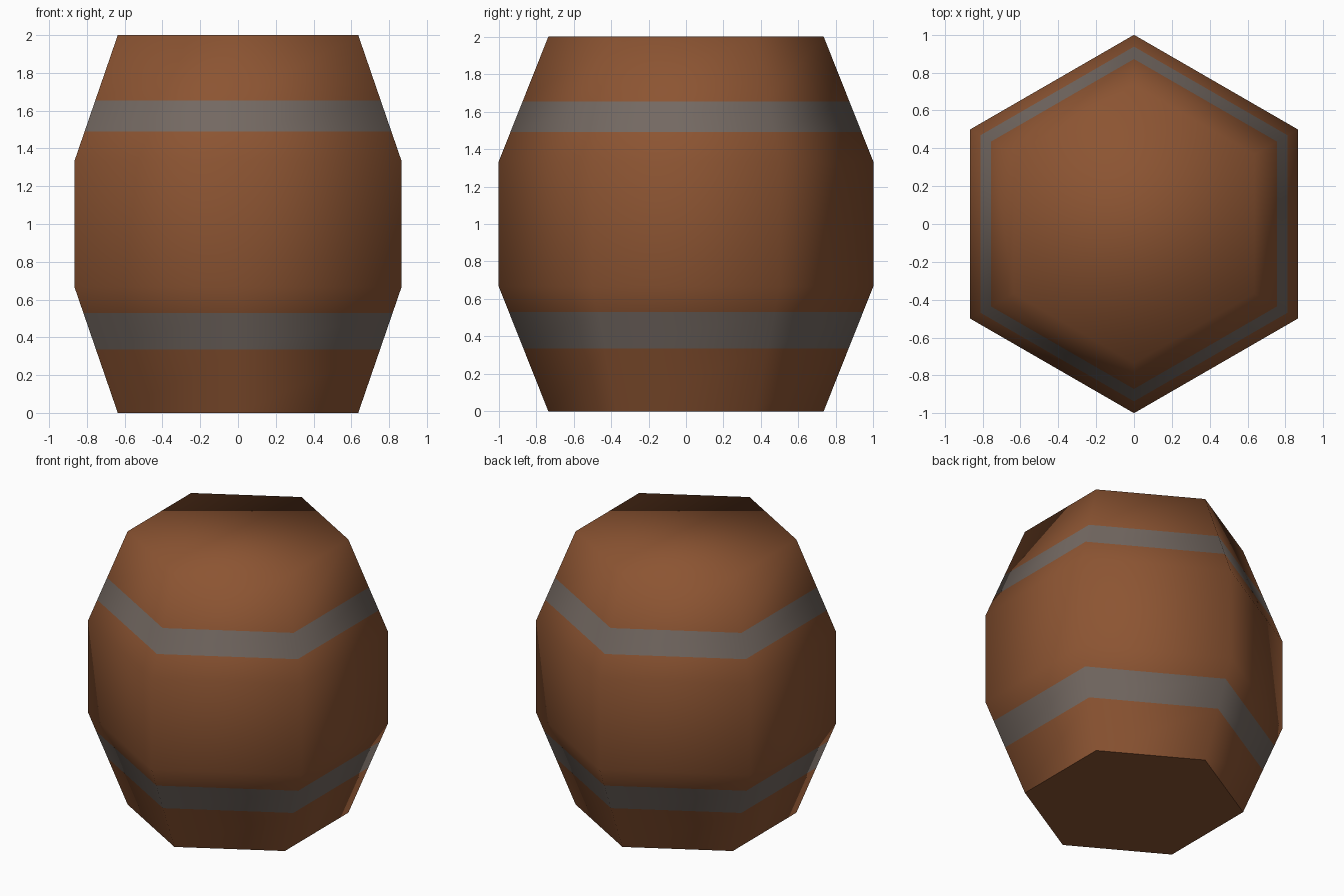
import bpy
import bmesh
from math import cos, sin, pi

if "Cube" in bpy.data.objects:
    bpy.data.objects.remove(bpy.data.objects["Cube"])

SIDES = 6


def material(name, rgb):
    mat = bpy.data.materials.new(name)
    mat.diffuse_color = (*rgb, 1.0)
    mat.use_nodes = True
    mat.node_tree.nodes["Principled BSDF"].inputs["Base Color"].default_value = mat.diffuse_color
    return mat


def radius(z):
    # Bulged profile: tapered ends, straight middle third
    end = min(z, 2.0 - z)
    return 0.735 + 0.265 * min(end / 0.667, 1.0)


# Barrel body: hexagonal rings, with the hoops cut in as flush strips
heights = [0, 0.335, 0.53, 0.667, 1.333, 1.49, 1.655, 2.0]
hoop_spans = {1, 5}

bm = bmesh.new()
rings = []
for z in heights:
    r = radius(z)
    rings.append([bm.verts.new((r * cos(pi / 2 + 2 * pi * i / SIDES),
                                r * sin(pi / 2 + 2 * pi * i / SIDES), z))
                  for i in range(SIDES)])

for k in range(len(rings) - 1):
    for i in range(SIDES):
        j = (i + 1) % SIDES
        face = bm.faces.new((rings[k][i], rings[k][j], rings[k + 1][j], rings[k + 1][i]))
        face.material_index = 1 if k in hoop_spans else 0
        face.smooth = True

# Lid blends smoothly into the sides, base is flat
bm.faces.new(rings[-1]).smooth = True
bm.faces.new(rings[0][::-1]).smooth = False

mesh = bpy.data.meshes.new("barrel")
bm.to_mesh(mesh)
bm.free()
mesh.materials.append(material("brown wood", (0.262, 0.089, 0.032)))
mesh.materials.append(material("grey metal hoop", (0.174, 0.141, 0.122)))
barrel = bpy.data.objects.new("barrel", mesh)
bpy.context.collection.objects.link(barrel)
